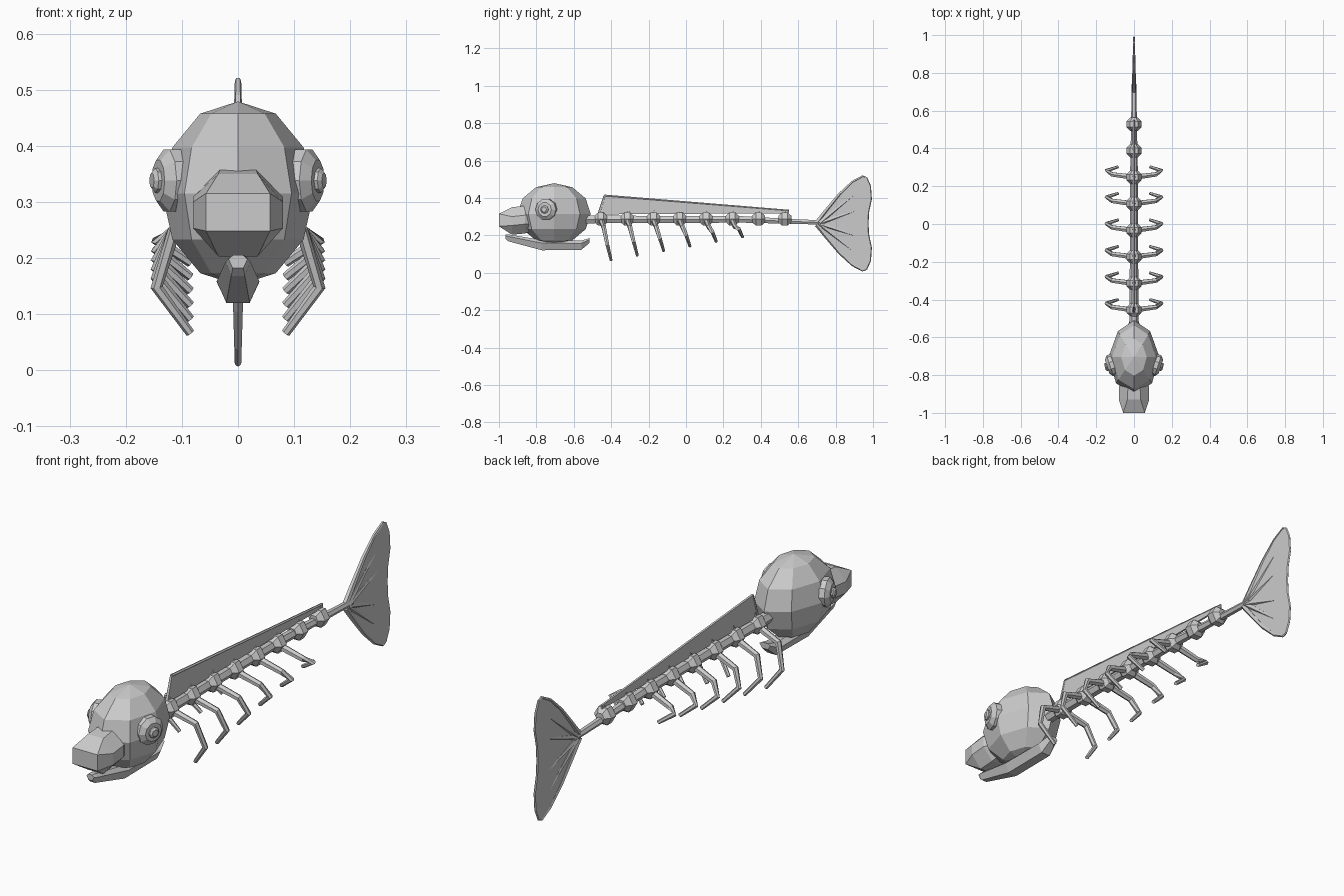
import bpy, bmesh, math
from mathutils import Vector

if "Cube" in bpy.data.objects:
    bpy.data.objects.remove(bpy.data.objects["Cube"])

bone = bpy.data.materials.new("bone_grey")
bone.use_nodes = True
GREY = (0.6, 0.6, 0.6, 1)
bone.diffuse_color = GREY
bone.node_tree.nodes["Principled BSDF"].inputs["Base Color"].default_value = GREY


def finish(name, bm):
    bmesh.ops.remove_doubles(bm, verts=bm.verts, dist=0.0005)
    bmesh.ops.recalc_face_normals(bm, faces=bm.faces)
    me = bpy.data.meshes.new(name)
    bm.to_mesh(me)
    bm.free()
    me.materials.append(bone)
    ob = bpy.data.objects.new(name, me)
    bpy.context.collection.objects.link(ob)
    return ob


def loft(name, rings):
    """Skin a list of equal-length point rings and cap both ends."""
    bm = bmesh.new()
    rows = [[bm.verts.new(p) for p in ring] for ring in rings]
    n = len(rows[0])
    for a, b in zip(rows, rows[1:]):
        for i in range(n):
            j = (i + 1) % n
            bm.faces.new((a[i], a[j], b[j], b[i]))
    bm.faces.new(rows[0])
    bm.faces.new(rows[-1])
    return finish(name, bm)


def rod(name, path, radii, sides=6, ref=(0, 0, 1), squash=1):
    """Faceted tube along a path with one radius per point."""
    pts = [Vector(p) for p in path]
    rings = []
    for i, p in enumerate(pts):
        t = pts[min(i + 1, len(pts) - 1)] - pts[max(i - 1, 0)]
        u = t.cross(Vector(ref)).normalized()
        v = u.cross(t).normalized() * squash
        rings.append([p + radii[i] * (u * math.cos(a) + v * math.sin(a))
                      for a in (math.tau * k / sides for k in range(sides))])
    return loft(name, rings)


def plate(name, outline, half):
    """Thin upright plate from a (y, z) outline."""
    return loft(name, [[(x, y, z) for y, z in outline] for x in (-half, half)])


def chamfered(y, w, z0, z1, c, d):
    """Rectangle ring with cut corners, facing along y."""
    return [(w, y, z0 + d), (w, y, z1 - d), (w - c, y, z1), (c - w, y, z1),
            (-w, y, z1 - d), (-w, y, z0 + d), (c - w, y, z0), (w - c, y, z0)]


# Skull: faceted egg, narrower at the back
bm = bmesh.new()
bmesh.ops.create_uvsphere(bm, u_segments=8, v_segments=6, radius=1)
for v in bm.verts:
    x, y, z = v.co
    v.co = (x * 0.135 * (1 - 0.15 * max(y, 0)), -0.705 + y * 0.195, 0.315 + z * 0.164)
finish("skull", bm)

# Blunt snout
loft("snout", [chamfered(-1.0, 0.057, 0.248, 0.315, 0, 0),
               chamfered(-0.93, 0.08, 0.203, 0.35, 0.045, 0.05),
               chamfered(-0.86, 0.08, 0.21, 0.358, 0.048, 0.05),
               chamfered(-0.80, 0.05, 0.23, 0.33, 0.025, 0.03)])

# Lower jaw: six-sided bar (y, half width, bottom, top)
loft("lower_jaw", [[(w, y, b + (t - b) * 0.7), (w * 0.5, y, t), (-w * 0.5, y, t),
                    (-w, y, b + (t - b) * 0.7), (-w * 0.55, y, b), (w * 0.55, y, b)]
                   for y, w, b, t in ((-0.965, 0.017, 0.182, 0.205), (-0.95, 0.022, 0.168, 0.205),
                                      (-0.77, 0.038, 0.12, 0.175), (-0.56, 0.038, 0.122, 0.172),
                                      (-0.515, 0.025, 0.16, 0.185))])

# Eyes: bevelled discs with a raised pupil, turned slightly forward
for side, s in (("left", 1), ("right", -1)):
    axis = Vector((s * 0.95, -0.31, 0))
    start = Vector((s * 0.11, -0.745, 0.338))
    rod(side + "_eye", [start + axis * d for d in (-0.02, 0.018, 0.034)],
        (0.058, 0.058, 0.038), 10)
    rod(side + "_pupil", [start + axis * d for d in (0.025, 0.04, 0.046)],
        (0.022, 0.022, 0.014), 8)

# Spine
rod("spine", [(0, -0.56, 0.285), (0, 0.3, 0.285), (0, 0.55, 0.275), (0, 0.74, 0.268)],
    (0.024, 0.02, 0.015, 0.013), 6)

# Vertebrae with a small spike on top
for i in range(8):
    y = -0.455 + 0.1405 * i
    rod(f"vertebra_{i + 1}", [(0, y + d, 0.287) for d in (-0.035, -0.015, 0.015, 0.035)],
        (0.02, 0.04, 0.04, 0.02), 6)
    rod(f"vertebra_spike_{i + 1}", [(0, y, 0.31), (0, y + 0.012, 0.345 - 0.002 * i)],
        (0.012, 0.003), 5, ref=(0, 1, 0))

# Ribs: six pairs, shorter toward the tail
for i in range(6):
    y = -0.455 + 0.1405 * i
    for side, s in (("left", 1), ("right", -1)):
        rod(f"{side}_rib_{i + 1}",
            [(0, y, 0.283), (s * 0.115, y + 0.015, 0.245),
             (s * 0.145, y + 0.035, 0.148 + 0.017 * i), (s * 0.085, y + 0.055, 0.066 + 0.025 * i)],
            (0.016, 0.013, 0.011, 0.008), 6, ref=(0, 1, 0))

# Back fin and its rim
plate("back_fin", [(-0.465, 0.312), (-0.435, 0.413), (0.55, 0.332), (0.55, 0.318)], 0.004)
rod("back_fin_rim", [(0, -0.435, 0.412), (0, 0.55, 0.332)], (0.006, 0.005), 5)
rod("back_fin_front_rim", [(0, -0.467, 0.31), (0, -0.435, 0.412)], (0.008, 0.006), 5, ref=(0, 1, 0))

# Tail fin, mirrored about its own middle height
MID = 0.264
half = [(0.70, 0.006), (0.75, 0.07), (0.82, 0.155), (0.89, 0.222), (0.945, 0.252),
        (0.965, 0.245), (0.985, 0.2), (0.99, 0.13), (0.975, 0.06)]
upper = [(y, MID + h) for y, h in half]
lower = [(y, MID - h) for y, h in reversed(half)]
plate("tail_fin", upper + [(0.972, MID)] + lower, 0.004)
for side, s in (("upper", 1), ("lower", -1)):
    rod(side + "_tail_rim", [(0, y, MID + s * h) for y, h in half[:6]],
        (0.013, 0.011, 0.009, 0.007, 0.006, 0.004), 5, ref=(1, 0, 0))
    for k, (y, h) in enumerate(((0.92, 0.17), (0.93, 0.075))):
        rod(f"{side}_tail_ray_{k + 1}", [(0, 0.71, MID), (0, y, MID + s * h)],
            (0.014, 0.003), 5, ref=(1, 0, 0))
rod("tail_trailing_rim", [(0, y, z) for y, z in upper[5:] + [(0.972, MID)] + lower[:4]],
    [0.004] * 9, 4, ref=(1, 0, 0))
